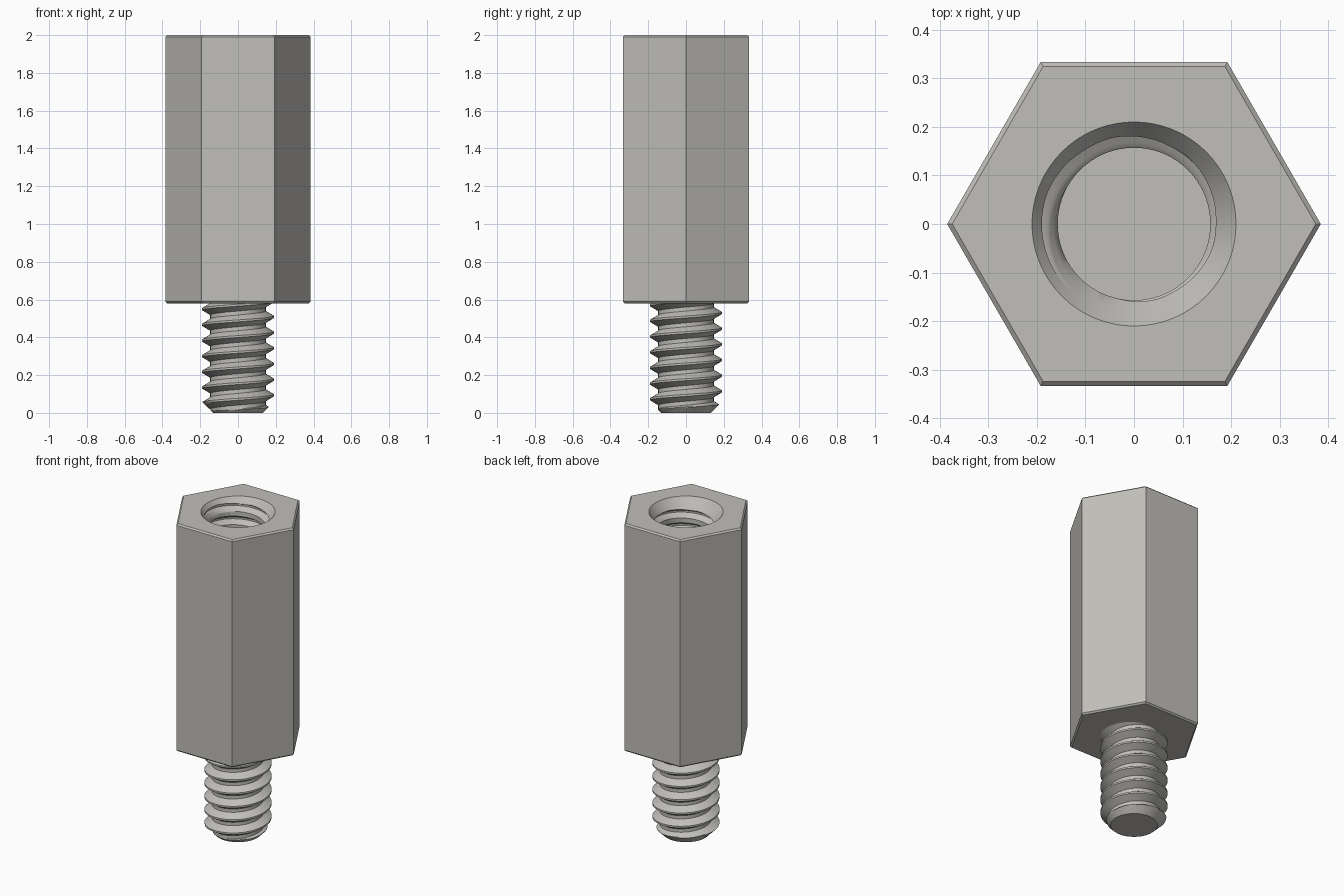
import bpy
import bmesh
from math import cos, sin, pi, radians

COLS = 72
PITCH = 0.083
MAJOR, ROOT, BORE = 0.19, 0.147, 0.157
APOTHEM, CHAMFER = 0.333, 0.009
BODY_BOTTOM, TOP, HOLE_FLOOR = 0.58, 2.0, 1.0

if "Cube" in bpy.data.objects:
    bpy.data.objects.remove(bpy.data.objects["Cube"])

steel = bpy.data.materials.new("brushed_steel")
steel.use_nodes = True
color = (0.53, 0.52, 0.49, 1)
steel.diffuse_color = color
steel.node_tree.nodes["Principled BSDF"].inputs["Base Color"].default_value = color


def ring(bm, radius, z):
    """Closed ring of vertices; radius and z are functions of the angle."""
    angles = [2 * pi * i / COLS for i in range(COLS)]
    return [bm.verts.new((radius(a) * cos(a), radius(a) * sin(a), z)) for a in angles]


def skin(bm, lower, upper):
    for i in range(COLS):
        j = (i + 1) % COLS
        bm.faces.new((lower[i], lower[j], upper[j], upper[i]))


def circle(r):
    return lambda a: r


def hexagon(apothem):
    return lambda a: apothem / cos(a % (pi / 3) - pi / 6)


def thread_radius(a, z, crest_z):
    """Right-handed V thread with flat crests and roots."""
    t = (z - crest_z - PITCH * a / (2 * pi)) / PITCH
    distance = abs(t - round(t))
    fraction = min(max((distance - 1 / 16) / (3 / 8 - 1 / 16), 0), 1)
    return MAJOR + (ROOT - MAJOR) * fraction


def helical_surface(bm, z0, z1, crest_z, limit):
    """Grid whose rows follow the helix, trimmed between z0 and z1."""
    steps = [-1 / 16, 1 / 16] + [1 / 16 + 5 / 16 * k / 6 for k in range(1, 7)]
    steps += [1 - s for s in reversed(steps[2:])]
    first = int((z0 - crest_z) // PITCH) - 2
    last = int((z1 - crest_z) // PITCH) + 2
    previous = None
    for turn in range(first, last):
        for s in steps:
            row = []
            for i in range(COLS + 1):
                a = 2 * pi * i / COLS
                z = crest_z + PITCH * (turn + s + i / COLS)
                z = min(max(z, z0), z1)
                r = limit(thread_radius(a, z, crest_z), z)
                row.append((r * cos(a), r * sin(a), z))
            if previous:
                for i in range(COLS):
                    quad = (previous[i], previous[i + 1], row[i + 1], row[i])
                    if max(p[2] for p in quad) - min(p[2] for p in quad) > 1e-5:
                        corners = [p for k, p in enumerate(quad)
                                   if p not in quad[:k]]
                        if len(corners) > 2:
                            bm.faces.new([bm.verts.new(p) for p in corners])
            previous = row


def finish(name, bm):
    bmesh.ops.remove_doubles(bm, verts=bm.verts, dist=1e-5)
    bmesh.ops.recalc_face_normals(bm, faces=bm.faces)
    mesh = bpy.data.meshes.new(name)
    bm.to_mesh(mesh)
    bm.free()
    mesh.materials.append(steel)
    obj = bpy.data.objects.new(name, mesh)
    bpy.context.collection.objects.link(obj)
    bpy.ops.object.select_all(action="DESELECT")
    obj.select_set(True)
    bpy.context.view_layer.objects.active = obj
    bpy.ops.object.shade_smooth_by_angle(angle=radians(25))


# Hexagonal body with chamfered ends and a blind threaded hole
bm = bmesh.new()
sink_r, sink_slope, sink_z = 0.21, 0.75, TOP - 0.027
inner = APOTHEM - CHAMFER
outline = [
    ring(bm, hexagon(inner), BODY_BOTTOM),
    ring(bm, hexagon(APOTHEM), BODY_BOTTOM + CHAMFER),
    ring(bm, hexagon(APOTHEM), TOP - CHAMFER),
    ring(bm, hexagon(inner), TOP),
    ring(bm, circle(sink_r), TOP),
    ring(bm, circle(sink_r - sink_slope * (TOP - sink_z)), sink_z),
]
for lower, upper in zip(outline, outline[1:]):
    skin(bm, lower, upper)
bm.faces.new(outline[0])
hole_crest = 1.926
helical_surface(bm, HOLE_FLOOR, sink_z, hole_crest,
                lambda r, z: max(r, BORE, sink_r - sink_slope * (TOP - z)))
bm.faces.new(ring(bm, lambda a: max(BORE, thread_radius(a, HOLE_FLOOR, hole_crest)),
                  HOLE_FLOOR))
finish("hex_body", bm)

# Threaded stud with a tapered tip
bm = bmesh.new()
tip_r, tip_z, stud_crest = 0.132, 0.012, 0.508
stud_top = BODY_BOTTOM + 0.01
tip = ring(bm, circle(tip_r), 0)
skin(bm, tip, ring(bm, circle(tip_r + tip_z), tip_z))
bm.faces.new(tip)
helical_surface(bm, tip_z, stud_top, stud_crest, lambda r, z: min(r, tip_r + z))
bm.faces.new(ring(bm, lambda a: thread_radius(a, stud_top, stud_crest), stud_top))
finish("threaded_stud", bm)
